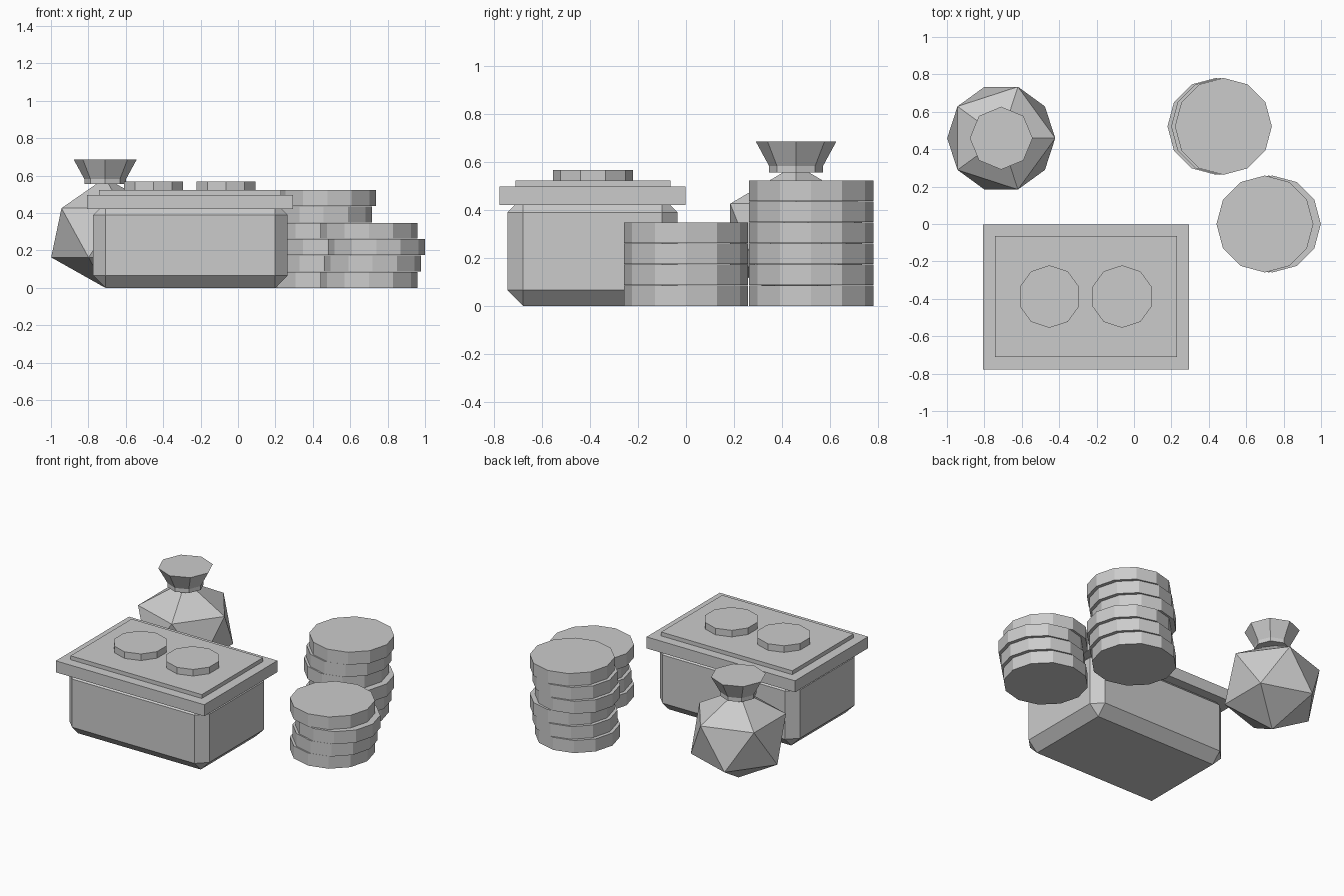
import bpy, bmesh, math
from mathutils import Matrix, Vector

if "Cube" in bpy.data.objects:
    bpy.data.objects.remove(bpy.data.objects["Cube"])

grey = bpy.data.materials.new("plain_grey")
grey.diffuse_color = (0.6, 0.6, 0.6, 1)
grey.use_nodes = True
grey.node_tree.nodes["Principled BSDF"].inputs["Base Color"].default_value = grey.diffuse_color


def finish(name, bm, loc=(0, 0, 0)):
    bmesh.ops.recalc_face_normals(bm, faces=bm.faces)
    mesh = bpy.data.meshes.new(name)
    bm.to_mesh(mesh)
    bm.free()
    mesh.materials.append(grey)
    obj = bpy.data.objects.new(name, mesh)
    obj.location = loc
    bpy.context.collection.objects.link(obj)
    return obj


def box(name, lo, hi, bevel=0):
    lo, hi = Vector(lo), Vector(hi)
    bm = bmesh.new()
    bmesh.ops.create_cube(bm, size=1, matrix=Matrix.Diagonal((*(hi - lo), 1)))
    if bevel:
        bmesh.ops.bevel(bm, geom=bm.edges[:], offset=bevel, segments=1, affect='EDGES')
    return finish(name, bm, (lo + hi) / 2)


def lathe(name, center, profile, sides, turn=0):
    """Closed solid from (radius, z) rings, capped at both ends."""
    bm = bmesh.new()
    rings = []
    for r, z in profile:
        angles = [turn + math.tau * i / sides for i in range(sides)]
        rings.append([bm.verts.new((r * math.cos(a), r * math.sin(a), z)) for a in angles])
    for a, b in zip(rings, rings[1:]):
        for i in range(sides):
            j = (i + 1) % sides
            bm.faces.new((a[i], a[j], b[j], b[i]))
    bm.faces.new(rings[0])
    bm.faces.new(rings[-1])
    return finish(name, bm, (*center, 0))


# Chest: chamfered body, lid, raised lid panel and two round studs
box("chest_body", (-0.775, -0.745, 0), (0.265, -0.035, 0.455), 0.066)
box("chest_lid", (-0.807, -0.777, 0.42), (0.294, -0.002, 0.497))
box("lid_panel", (-0.743, -0.712, 0.45), (0.23, -0.065, 0.523))
for side, x in (("left", -0.452), ("right", -0.064)):
    lathe("lid_stud_" + side, (x, -0.388), [(0.167, 0.5), (0.167, 0.567)], 10, math.pi / 2)

# Coin stacks: each coin shifts a little sideways, repeating every three
for stack, x0, y, count in (("short", 0.70, 0.0, 4), ("tall", 0.438, 0.522, 6)):
    for i in range(count):
        z = i * 0.0875
        lathe(f"coin_{stack}_{i + 1}", (x0 + 0.02 * (i % 3), y),
              [(0.259, z), (0.259, z + 0.0845)], 12)

# Sack: faceted bag with a gathered, flared mouth
bm = bmesh.new()
bmesh.ops.create_icosphere(bm, subdivisions=1, radius=1,
                           matrix=Matrix.Diagonal((0.323, 0.323, 0.294, 1)))
finish("sack_body", bm, (-0.71, 0.459, 0.294))
lathe("sack_mouth", (-0.71, 0.459), [(0.112, 0.556), (0.112, 0.582), (0.168, 0.685)], 8)
